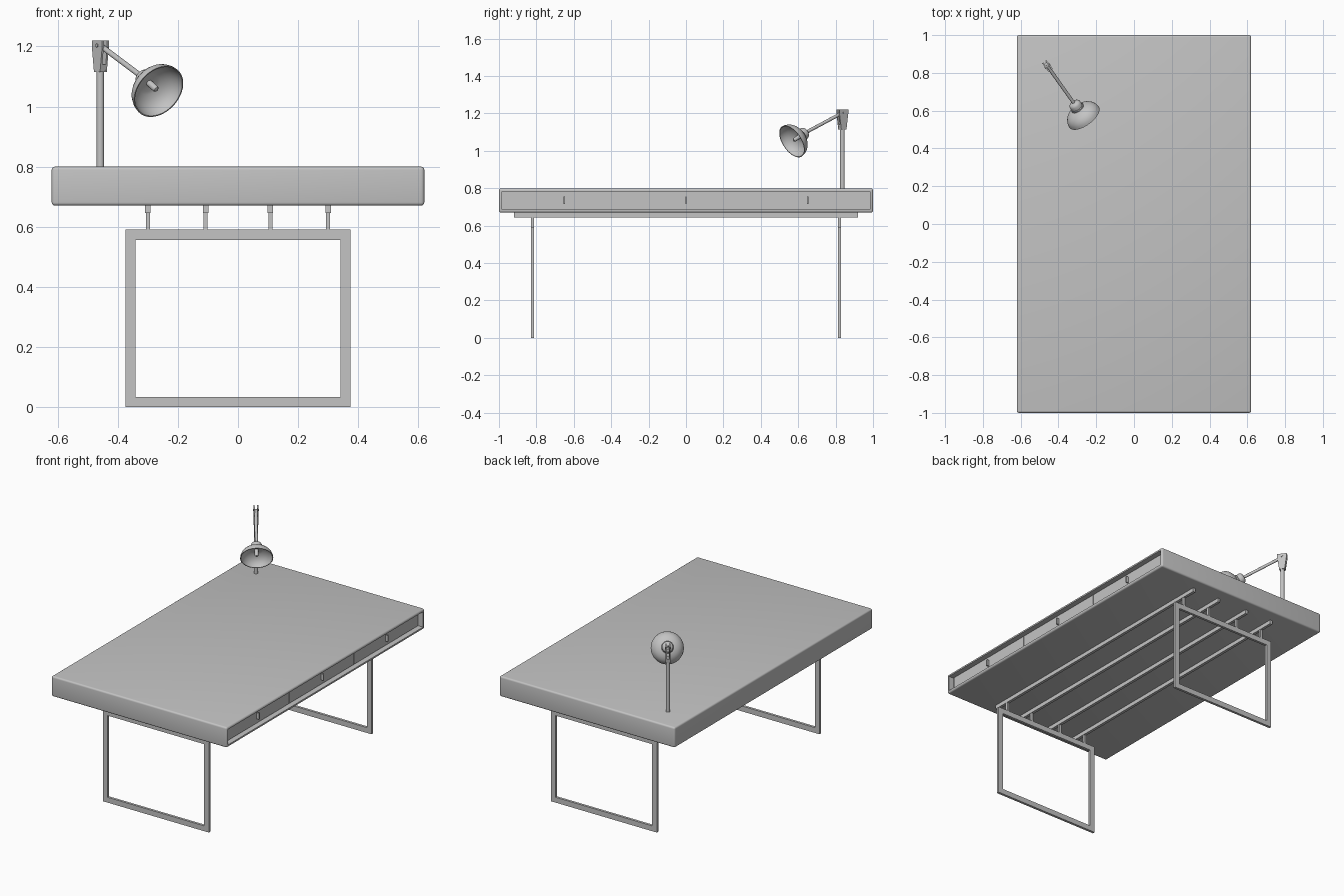
import bpy, bmesh, math
from mathutils import Vector, Matrix

if "Cube" in bpy.data.objects:
    bpy.data.objects.remove(bpy.data.objects["Cube"])

grey = bpy.data.materials.new("plain_grey")
grey.diffuse_color = (0.55, 0.55, 0.55, 1)
grey.use_nodes = True
grey.node_tree.nodes["Principled BSDF"].inputs["Base Color"].default_value = grey.diffuse_color


def finish(name, bm, smooth=True):
    bmesh.ops.recalc_face_normals(bm, faces=bm.faces)
    me = bpy.data.meshes.new(name)
    bm.to_mesh(me)
    bm.free()
    me.materials.append(grey)
    ob = bpy.data.objects.new(name, me)
    bpy.context.collection.objects.link(ob)
    if smooth:
        bpy.ops.object.select_all(action='DESELECT')
        ob.select_set(True)
        bpy.context.view_layer.objects.active = ob
        bpy.ops.object.shade_smooth_by_angle(angle=math.radians(35))
    return ob


def box_bm(lo, hi):
    bm = bmesh.new()
    lo, hi = Vector(lo), Vector(hi)
    size = hi - lo
    bmesh.ops.create_cube(bm, size=1, matrix=Matrix.Translation((lo + hi) / 2)
                          @ Matrix.Diagonal((*size, 1)))
    return bm


def box(name, lo, hi):
    return finish(name, box_bm(lo, hi), False)


def lathe(name, profile, origin, axis, n=40):
    """Spin (radius, height) points round an axis through origin."""
    bm = bmesh.new()
    vs = [bm.verts.new((r, 0, h)) for r, h in profile]
    es = [bm.edges.new(p) for p in zip(vs, vs[1:])]
    bmesh.ops.spin(bm, geom=vs + es, cent=(0, 0, 0), axis=(0, 0, 1),
                   angle=2 * math.pi, steps=n)
    bmesh.ops.remove_doubles(bm, verts=bm.verts, dist=1e-5)
    rot = Vector(axis).to_track_quat('Z', 'Y').to_matrix().to_4x4()
    bm.transform(Matrix.Translation(origin) @ rot)
    return finish(name, bm)


def rod(name, a, b, r, n=20):
    a, b = Vector(a), Vector(b)
    d = (b - a).length
    return lathe(name, [(0, 0), (r, 0), (r, d), (0, d)], a, b - a, n)


def prism(name, pts, y0, y1, mat=Matrix()):
    """Extrude an x-z outline along y."""
    bm = bmesh.new()
    f = bm.faces.new([bm.verts.new((x, y0, z)) for x, z in pts])
    g = bmesh.ops.extrude_face_region(bm, geom=[f])['geom']
    bmesh.ops.translate(bm, vec=(0, y1 - y0, 0),
                        verts=[v for v in g if isinstance(v, bmesh.types.BMVert)])
    bm.transform(mat)
    return finish(name, bm, False)


# Desk top: rounded slab with a drawer recess in the right side
bm = box_bm((-.62, -1, .67), (.62, 1, .80))
bmesh.ops.bevel(bm, geom=bm.edges[:], offset=.011, segments=4, profile=.5, affect='EDGES')
side = max((f for f in bm.faces if f.normal.x > .99), key=lambda f: f.calc_area())
bmesh.ops.inset_region(bm, faces=[side], thickness=.007)
pocket = bmesh.ops.extrude_discrete_faces(bm, faces=[side])['faces'][0]
bmesh.ops.translate(bm, vec=(-.037, 0, 0), verts=pocket.verts)
finish("desk_top", bm)

# Three drawer fronts with vertical pulls
for i in (-1, 0, 1):
    y = i * .65
    box(f"drawer_front_{i + 2}", (.578, y - .323, .690), (.59, y + .323, .780))
    box(f"drawer_pull_{i + 2}", (.588, y - .004, .717), (.607, y + .004, .757))

# Leg frames, rectangular loops
for label, y in (("front", -.822), ("back", .822)):
    bm = box_bm((-.375, y - .008, 0), (.375, y + .008, .59))
    caps = [f for f in bm.faces if abs(f.normal.y) > .9]
    bmesh.ops.inset_individual(bm, faces=caps, thickness=.048)
    bmesh.ops.bridge_loops(bm, edges=[e for f in caps for e in f.edges])
    bmesh.ops.delete(bm, geom=caps, context='FACES')
    finish(f"{label}_leg_frame", bm, False)
    # Short posts up to the rails
    for k, x in enumerate((-.30, -.108, .108, .30)):
        box(f"{label}_post_{k + 1}", (x - .007, y - .008, .588), (x + .007, y + .008, .65))

# Rails under the top
for k, x in enumerate((-.30, -.108, .108, .30)):
    box(f"rail_{k + 1}", (x - .009, -.92, .645), (x + .009, .92, .672))

# Lamp post
base = Vector((-.458, .836, 0))
rod("lamp_post", base + Vector((0, 0, .795)), base + Vector((0, 0, 1.13)), .0125)

# Lamp fork, turned to face along the arm
turn = Matrix.Translation(base) @ Matrix.Rotation(math.atan2(-.806, .592), 4, 'Z')
cheek = [(-.017, 1.115), (.017, 1.115), (.029, 1.20), (.029, 1.22), (-.029, 1.22), (-.029, 1.20)]
for label, s in (("left", 1), ("right", -1)):
    prism(f"lamp_fork_{label}", cheek, s * .007, s * .014, turn)
prism("lamp_fork_base", [(-.017, 1.115), (.017, 1.115), (.02, 1.14), (-.02, 1.14)],
      -.0075, .0075, turn)
rod("lamp_pivot", turn @ Vector((0, -.017, 1.203)), turn @ Vector((0, .017, 1.203)), .006, 16)

# Lamp arm and shade
rim = Vector((-.264, .566, 1.05))
tilt = math.radians(-28)
back = -Vector((.592 * math.cos(tilt), -.806 * math.cos(tilt), math.sin(tilt)))
rod("lamp_arm", base + Vector((0, 0, 1.203)), rim + back * .095, .009)
outer = [(.096, 0), (.094, .014), (.088, .029), (.077, .043), (.062, .054), (.046, .061), (.036, .064)]
inner = [(r - .004, max(h - .004, 0)) for r, h in outer]
lathe("lamp_shade", [(0, .059)] + inner[::-1] + outer + [(0, .064)], rim, back, 48)
lathe("lamp_socket", [(0, .062), (.036, .062), (.036, .07), (.033, .074), (.033, .092),
                      (.029, .101), (.02, .107), (0, .109)], rim, back, 32)
# Bulb
lathe("lamp_bulb", [(0, .012), (.007, .014), (.011, .02), (.011, .062), (0, .062)], rim, back, 20)
